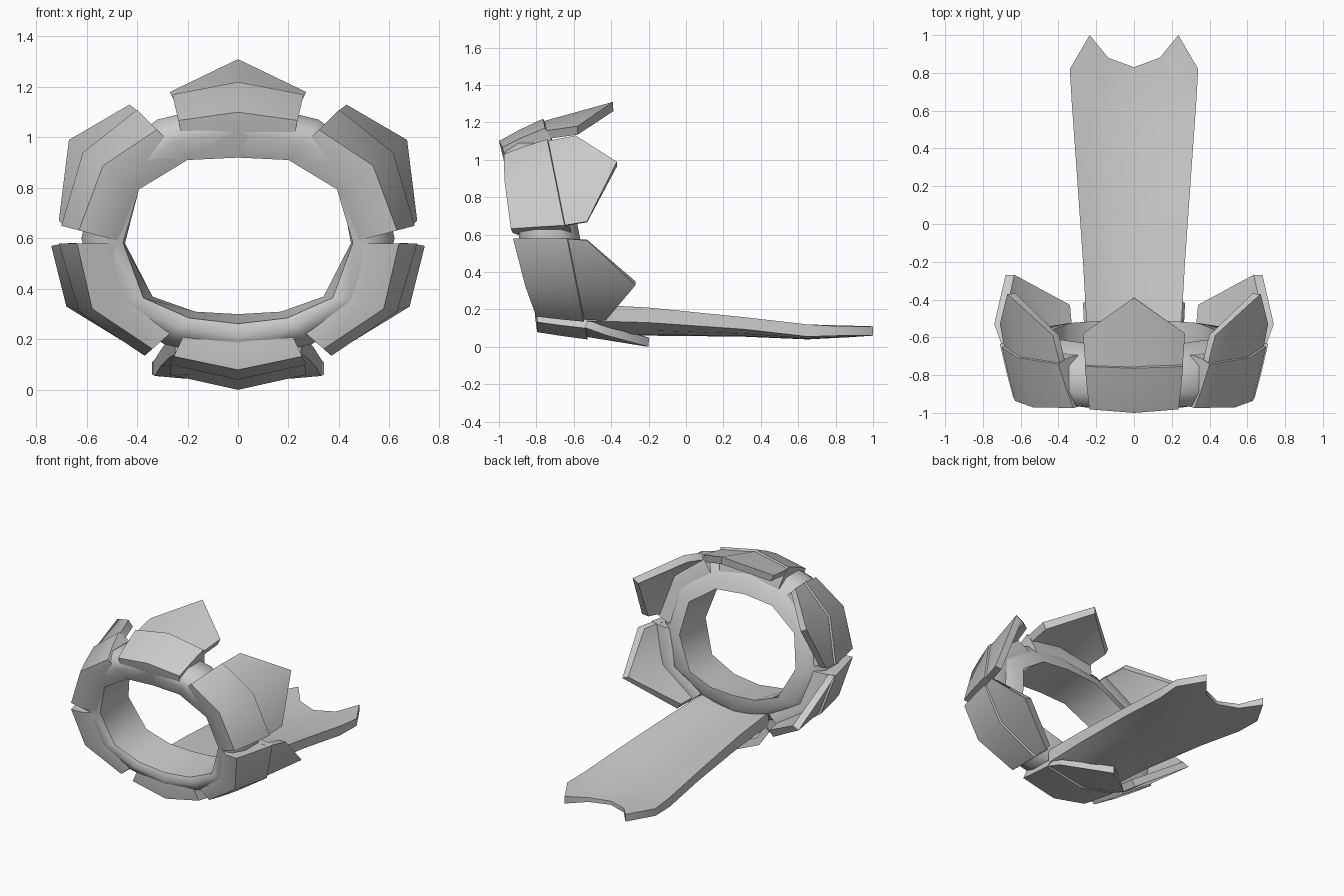
import bpy, bmesh, math
from mathutils import Vector

if "Cube" in bpy.data.objects:
    bpy.data.objects.remove(bpy.data.objects["Cube"])


def make(name, verts, faces, mirror=False, angle=35):
    mesh = bpy.data.meshes.new(name)
    mesh.from_pydata([tuple(v) for v in verts], [], faces)
    bm = bmesh.new()
    bm.from_mesh(mesh)
    bmesh.ops.recalc_face_normals(bm, faces=bm.faces)
    bm.to_mesh(mesh)
    bm.free()
    ob = bpy.data.objects.new(name, mesh)
    bpy.context.collection.objects.link(ob)
    if mirror:
        ob.modifiers.new("mirror", 'MIRROR').use_mirror_merge = False
    bpy.ops.object.select_all(action='DESELECT')
    bpy.context.view_layer.objects.active = ob
    ob.select_set(True)
    bpy.ops.object.shade_smooth_by_angle(angle=math.radians(angle))
    return ob


def loft(name, sections, closed=False, mirror=False, angle=35):
    """Skin a list of equal closed cross-sections; cap the ends unless looped.
    Caps are strips between opposite points, so concave ends fill cleanly."""
    n, m = len(sections), len(sections[0])
    verts = [v for s in sections for v in s]
    faces = []
    for i in range(n if closed else n - 1):
        j = (i + 1) % n
        for k in range(m):
            l = (k + 1) % m
            faces.append((i*m + k, i*m + l, j*m + l, j*m + k))
    if not closed:
        for b in (0, (n - 1)*m):
            faces += [(b + i, b + i + 1, b + m - 2 - i, b + m - 1 - i)
                      for i in range(m//2 - 1)]
    return make(name, verts, faces, mirror, angle)


def ring_point(inner, outer, t, y):
    """Point between hole and outer contour; the ring leans forward at the top."""
    x = inner[0] + t*(outer[0] - inner[0])
    z = inner[1] + t*(outer[1] - inner[1])
    return Vector((x, y - 0.2*(z - 0.6), z))


def full_loop(half):
    return half + [(-x, z) for x, z in half[-2:0:-1]]


# Core ring: twelve sides around the oval opening, whose bore tilts up to the rear
hole = [(0, .92), (.2, .91), (.385, .79), (.435, .58), (.335, .37), (.17, .31), (0, .30)]
core = [(0, 1.15), (.32, 1.07), (.56, .89), (.62, .6), (.56, .34), (.29, .18), (0, .11)]


def low(h):
    return (.92 - h[1])/.62     # 0 at the top of the opening, 1 at the bottom


def core_section(h, c):
    rows = [(.15*(1 - low(h)), -.57), (.2*low(h), -.87), (.45, -.895), (.75, -.88),
            (1, -.8), (1, -.66), (.5, -.59)]
    return [ring_point(h, c, t, y) for t, y in rows]


loft("core_ring", [core_section(h, c) for h, c in zip(full_loop(hole), full_loop(core))],
     True, angle=55)

# Armour segments: outer contour (x, z), hole points, then rear plate corner / tip / corner
mx = lambda p: (-p[0],) + tuple(p[1:])
segments = {
    "top": ([(-.26, 1.17), (0, 1.22), (.26, 1.17)], [mx(hole[1]), hole[0], hole[1]],
            [(-.27, -.58, 1.18), (0, -.39, 1.31), (.27, -.58, 1.18)]),
    "upper_side": ([(.40, 1.11), (.615, .94), (.70, .65)], hole[1:4],
                   [(.43, -.59, 1.13), (.67, -.37, .99), (.71, -.53, .67)]),
    "lower_side": ([(.71, .58), (.63, .31), (.37, .135)], hole[3:6],
                   [(.74, -.53, .57), (.68, -.27, .33), (.37, -.43, .14)]),
    "bottom": ([(.27, .10), (0, .04), (-.27, .10)], [hole[5], hole[6], mx(hole[5])],
               [(.27, -.42, .06), (0, -.2, 0), (-.27, -.42, .06)]),
}


def shell_section(h, o, mid):
    """Rounded front running from the bore edge out to the crisp rear rim."""
    s, rim = .2*low(h), .60 + .25*low(h)
    # The sides of the ring bulge forward a little more than top and bottom
    back = (0 if mid else .012) - .045*max(0, 1 - abs(o[1] - .62)/.45)
    rows = [(s, -.87), (.5*(s + rim), -.895 + back), (rim, -.9 + back),
            (.5*(1 + rim), -.78 + .5*back), (1, -.64), (.8, -.62), (.55, -.61), (s + .15, -.62)]
    return [ring_point(h, o, t, y) for t, y in rows]


for name, (outer, inner, rear) in segments.items():
    side = name.endswith("side")
    # Front shell
    loft(name + "_shell", [shell_section(h, o, i == 1)
                           for i, (h, o) in enumerate(zip(inner, outer))],
         mirror=side, angle=58)
    # Pointed rear plate with a folded ridge
    front = [ring_point(h, o, .93, -.67) for h, o in zip(inner, outer)]
    top = front + [Vector(p) for p in rear]
    under = []
    for p in top:
        axis = Vector((0, p.y + .02, .61))
        under.append(p + (axis - p).normalized()*.05)
    up = [(0, 1, 4, 3), (1, 2, 5, 4)]
    rim = [0, 1, 2, 5, 4, 3]
    faces = up + [tuple(i + 6 for i in reversed(f)) for f in up]
    for a, b in zip(rim, rim[1:] + rim[:1]):
        faces.append((a, b, b + 6, a + 6))
    make(name + "_rear_plate", top + under, faces, side, 55)

# Long ramp: shallow trough with raised edges and a notched end
cols = [-1, -.69, -.4, 0, .4, .69, 1]
lift = {1: 1, .69: .4, .4: .08, 0: 0}
end_lift = {1: 1, .69: 1, .4: .2, 0: 0}
end_y = {1: .82, .69: 1.0, .4: .88, 0: .83}
# y, half width, edge top, centre top, edge bottom, centre bottom
stations = [(-.55, .25, .23, .19, .14, .07), (-.2, .27, .21, .165, .13, .06),
            (.3, .305, .16, .115, .095, .055), (.65, .33, .12, .078, .055, .04),
            (None, .34, .11, .075, .06, .05)]
sections = []
for y, w, et, ct, eb, cb in stations:
    up, dn = [], []
    for u in cols:
        a = abs(u)
        k, yy = (end_lift[a], end_y[a]) if y is None else (lift[a], y)
        up.append((u*w, yy, ct + k*(et - ct)))
        dn.append((u*w, yy, cb + k*(eb - cb)))
    sections.append(up + dn[::-1])
loft("ramp", sections, angle=60)
